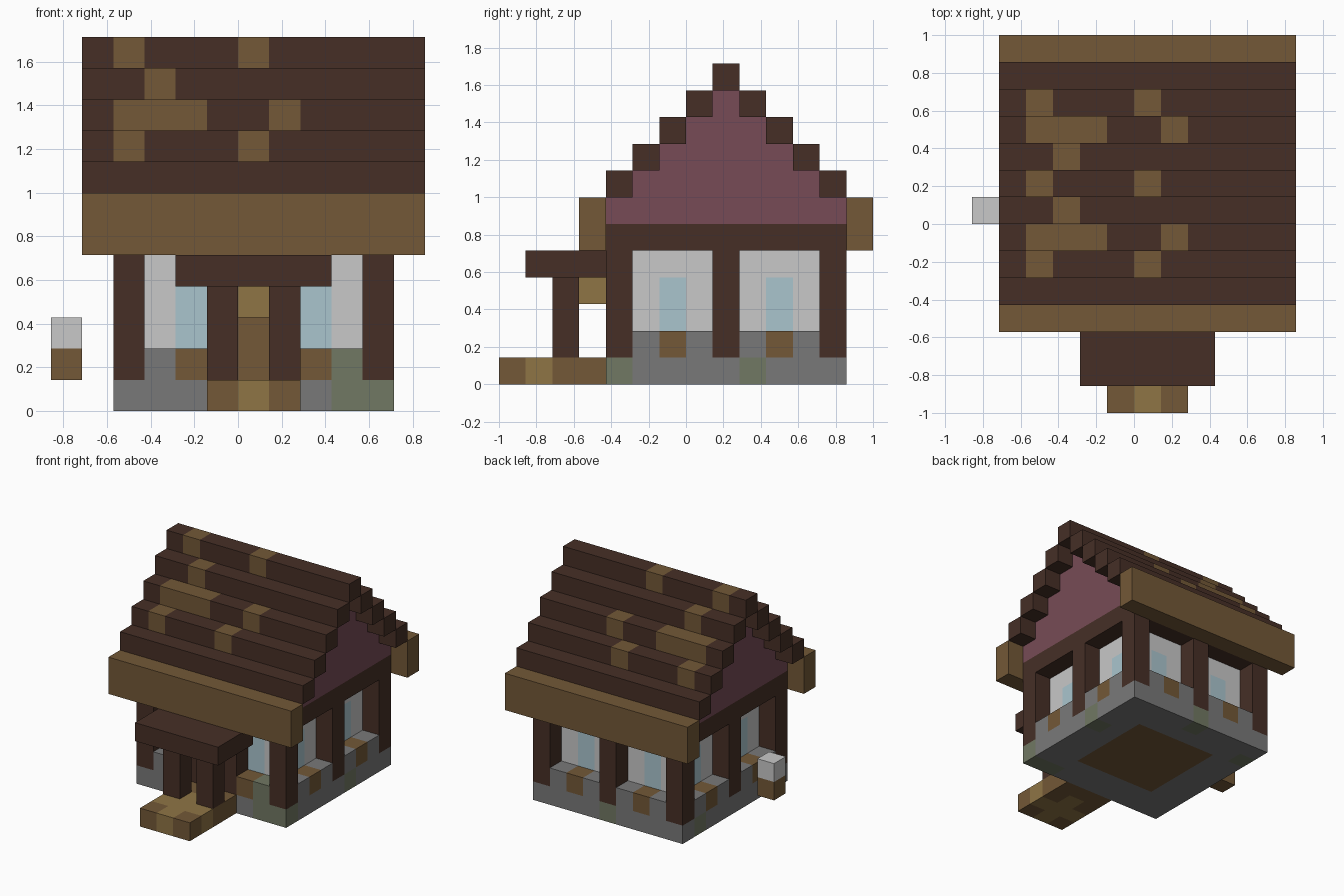
import bpy, bmesh, math
from itertools import product
from mathutils import Vector

if "Cube" in bpy.data.objects:
    bpy.data.objects.remove(bpy.data.objects["Cube"], do_unlink=True)

UNIT = 1 / 7  # edge of one building block


def material(name, hex_colour):
    def linear(c):
        return c / 12.92 if c <= 0.04045 else ((c + 0.055) / 1.055) ** 2.4
    rgb = [linear(int(hex_colour[i:i + 2], 16) / 255) for i in (0, 2, 4)]
    m = bpy.data.materials.new(name)
    m.use_nodes = True
    m.diffuse_color = (*rgb, 1)
    shader = next(n for n in m.node_tree.nodes if n.type == "BSDF_PRINCIPLED")
    shader.inputs["Base Color"].default_value = (*rgb, 1)
    shader.inputs["Roughness"].default_value = 1
    return m


DARK = material("dark_timber", "462F26")
BROWN = material("brown_timber", "735837")
TAN = material("tan_timber", "8F7545")
PINK = material("rose_gable", "774B56")
WHITE = material("white_plaster", "C8C8C8")
BLUE = material("pale_blue_glass", "AAC5CE")
STONE = material("grey_stone", "797979")
MOSS = material("mossy_stone", "717863")


def box(xs, ys, zs):
    """All block positions inside the given ranges."""
    return set(product(range(*xs), range(*ys), range(*zs)))


def build(name, cells, base, *patches):
    """Outer skin of a set of blocks; patches are (material, cells) pairs."""
    mats = [base] + [m for m, _ in patches]
    bm = bmesh.new()
    for cell in cells:
        index = 0
        for i, (_, patch) in enumerate(patches, 1):
            if cell in patch:
                index = i
        centre = Vector(cell) + Vector((0.5, 0.5, 0.5))
        for axis, sign in product(range(3), (-1, 1)):
            n = Vector((0, 0, 0))
            n[axis] = sign
            if tuple(int(a + b) for a, b in zip(cell, n)) in cells:
                continue
            a = Vector((0, 0, 0))
            a[(axis + 1) % 3] = 0.5
            b = n.cross(a)
            mid = centre + n / 2
            corners = (mid - a - b, mid + a - b, mid + a + b, mid - a + b)
            face = bm.faces.new([bm.verts.new(c * UNIT) for c in corners])
            face.material_index = index
    bmesh.ops.remove_doubles(bm, verts=bm.verts[:], dist=UNIT / 100)
    bmesh.ops.dissolve_limit(bm, angle_limit=math.radians(1), verts=bm.verts[:],
                             edges=bm.edges[:], delimit={"MATERIAL"})
    mesh = bpy.data.meshes.new(name)
    bm.to_mesh(mesh)
    bm.free()
    for m in mats:
        mesh.materials.append(m)
    obj = bpy.data.objects.new(name, mesh)
    bpy.context.collection.objects.link(obj)
    return obj


# Footprint of the house and its window columns
X, Y = (-4, 5), (-3, 6)
WIN_X, WIN_Y = (-2, 2), (-1, 3)

# Upright timbers on the outer layer
post_spots = list(product((-4, 4), (-3, 1, 5))) + [(0, 5), (-1, -3), (1, -3)]
posts = set()
for x, y in post_spots:
    posts |= box((x, x + 1), (y, y + 1), (1, 5))
build("wall_posts", posts, DARK)

# Stone base with a sill ledge, flower boxes, moss and a wooden floor
doorway = box((0, 1), (-3, -2), (1, 5))
sill = box(X, Y, (1, 2)) - box((-3, 4), (-2, 5), (1, 2)) - posts - doorway
planters = {(x, y, 1) for x in WIN_X for y in (-3, 5)}
planters |= {(x, y, 1) for x in (-4, 4) for y in WIN_Y}
moss = box((3, 5), (-3, -2), (0, 1)) | {(3, -3, 1), (4, 2, 0), (0, 5, 0), (-4, 4, 0)}
build("stone_base", box(X, Y, (0, 1)) | sill, STONE,
      (BROWN, planters | box((-2, 3), (-1, 4), (0, 1))), (MOSS, moss))

# Recessed plaster walls with tall windows
glass = set()
for x, y in [*product(WIN_X, (-2, 4)), *product((-3, 3), WIN_Y)]:
    glass |= box((x, x + 1), (y, y + 1), (2, 4))
build("plaster_walls", box((-3, 4), (-2, 5), (1, 5)), WHITE, (BLUE, glass))

# Door between the front posts
build("door", doorway, DARK, (BROWN, box((0, 1), (-3, -2), (1, 3))))

# Beam ring and stepped gables
build("top_beam", box(X, Y, (5, 6)), DARK)
gable = set()
for step in range(5):
    gable |= box(X, (-3 + step, 6 - step), (6 + step, 7 + step))
build("gable_walls", gable, PINK)

# Eaves
for name, y in (("front_eave", -4), ("back_eave", 6)):
    build(name, box((-5, 6), (y, y + 1), (5, 7)), BROWN)

# Stepped roof rows with lighter repaired shingles, mirrored front to back
REPAIRS = [(), (-4, 0), (-4, -3, -2, 1), (-3,), (-4, 0)]
for step, repairs in enumerate(REPAIRS):
    z = 7 + step
    for side, y in {"front": -3 + step, "back": 5 - step}.items():
        if step == 4 and side == "back":
            continue
        build(f"{'ridge' if step == 4 else side + '_roof'}_row_{step + 1}",
              box((-5, 6), (y, y + 1), (z, z + 1)), DARK,
              (BROWN, {(x, y, z) for x in repairs}))

# Porch: walkway, posts, canopy and lantern
worn = {(0, -7, 0), (-1, -6, 0), (0, -6, 0), (1, -6, 0), (0, -5, 0)}
build("porch_walkway", box((-1, 2), (-7, -3), (0, 1)), BROWN, (TAN, worn))
for name, x in (("porch_post_right", -1), ("porch_post_left", 1)):
    build(name, box((x, x + 1), (-5, -4), (1, 4)), DARK)
build("porch_canopy", box((-2, 3), (-6, -3), (4, 5)), DARK)
build("porch_lantern", {(0, -4, 3)}, TAN)

# Lamp beside the house
build("side_lamp", box((-6, -5), (0, 1), (1, 3)), WHITE, (BROWN, {(-6, 0, 1)}))
